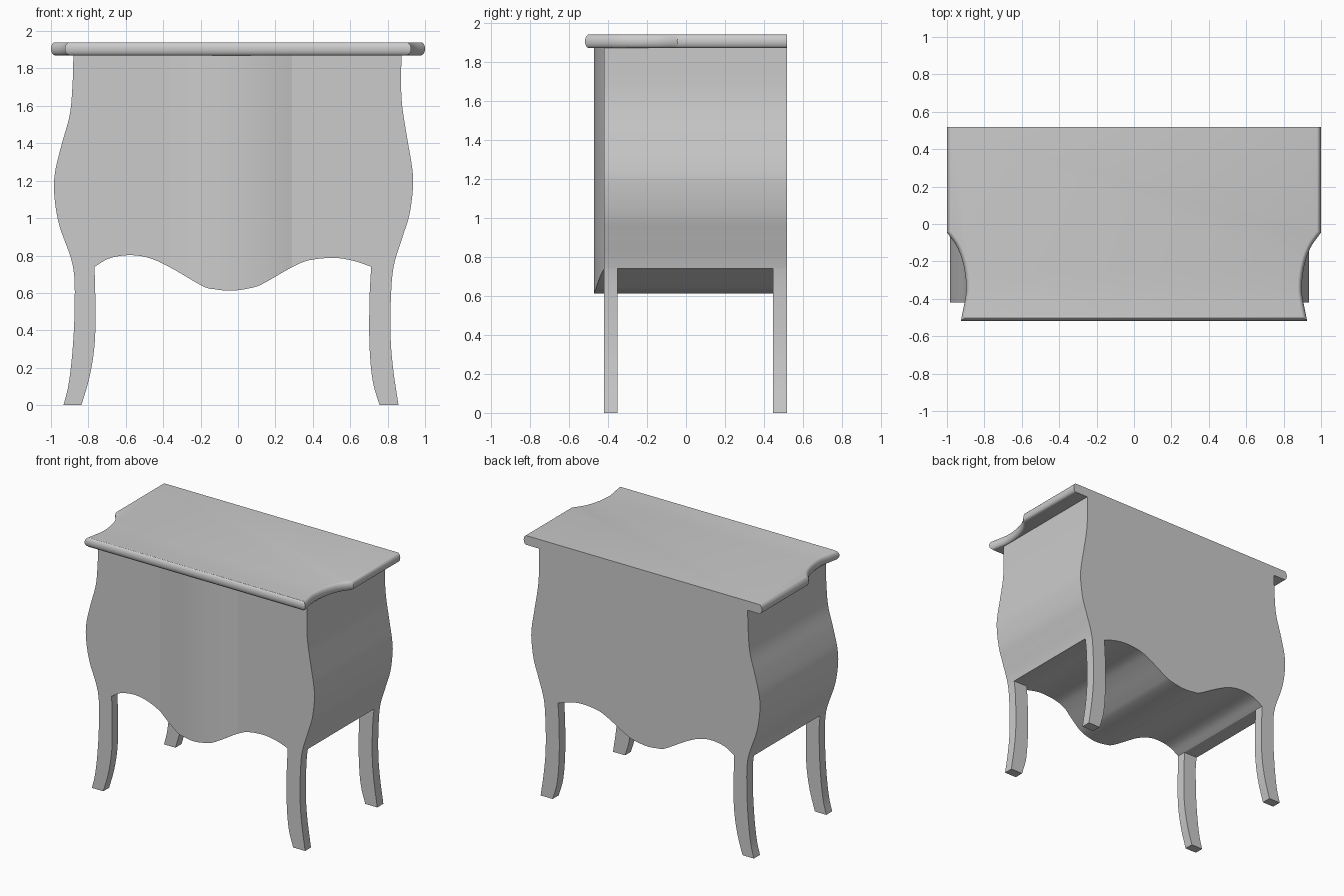
import bpy, bmesh, math
from mathutils import Vector

if "Cube" in bpy.data.objects:
    bpy.data.objects.remove(bpy.data.objects["Cube"])

grey = bpy.data.materials.new("plain grey")
grey.use_nodes = True
grey.diffuse_color = (0.6, 0.6, 0.6, 1)
grey.node_tree.nodes["Principled BSDF"].inputs["Base Color"].default_value = (0.6, 0.6, 0.6, 1)

FRONT, BACK = -0.42, 0.518
JOIN = 0.74          # height where legs meet the body
TOP = 1.87           # underside of the lid


def spline(pts, steps=5):
    """Smooth curve through the given 2D points."""
    p = [Vector(q) for q in pts]
    p = [2 * p[0] - p[1]] + p + [2 * p[-1] - p[-2]]
    out = []
    for a, b, c, d in zip(p, p[1:], p[2:], p[3:]):
        for i in range(steps):
            t = i / steps
            out.append(0.5 * (2 * b + (c - a) * t + (2 * a - 5 * b + 4 * c - d) * t ** 2
                              + (3 * b - a - 3 * c + d) * t ** 3))
    return out + [p[-2]]


def finish(bm, name):
    bmesh.ops.recalc_face_normals(bm, faces=bm.faces)
    mesh = bpy.data.meshes.new(name)
    bm.to_mesh(mesh)
    bm.free()
    mesh.materials.append(grey)
    ob = bpy.data.objects.new(name, mesh)
    bpy.context.collection.objects.link(ob)
    bpy.ops.object.select_all(action='DESELECT')
    ob.select_set(True)
    bpy.context.view_layer.objects.active = ob
    bpy.ops.object.shade_smooth_by_angle(angle=math.radians(30))


def prism(name, outline, y0, y1):
    """Extrude an x-z outline from y0 to y1."""
    bm = bmesh.new()
    face = bm.faces.new([bm.verts.new((p[0], y0, p[1])) for p in outline])
    new = bmesh.ops.extrude_face_region(bm, geom=[face], use_keep_orig=True)["geom"]
    bmesh.ops.translate(bm, vec=(0, y1 - y0, 0),
                        verts=[v for v in new if isinstance(v, bmesh.types.BMVert)])
    finish(bm, name)


# Outer side curves from foot to lid, inner leg curves, and the wavy apron
right_side = spline([(.858, 0), (.83, .19), (.816, .36), (.817, .56), (.832, JOIN), (.88, .9),
                     (.917, 1.02), (.936, 1.17), (.931, 1.27), (.906, 1.42), (.875, 1.63), (.873, TOP)])
left_side = spline([(-.933, 0), (-.906, .11), (-.885, .29), (-.874, .51), (-.882, JOIN), (-.955, .96),
                    (-.982, 1.12), (-.979, 1.24), (-.944, 1.39), (-.90, 1.55), (-.885, 1.71), (-.88, TOP)])
right_inner = spline([(.757, 0), (.72, .13), (.703, .32), (.703, .56), (.712, JOIN)])
left_inner = spline([(-.837, 0), (-.794, .15), (-.767, .32), (-.762, .51), (-.767, JOIN)])
apron = spline([(-.767, JOIN), (-.687, .785), (-.58, .802), (-.473, .786), (-.36, .735), (-.19, .637),
                (-.126, .62), (-.03, .612), (.088, .631), (.158, .663), (.29, .738),
                (.382, .775), (.516, .787), (.623, .77), (.712, JOIN)])

# Body
upper_right = [p for p in right_side if p.y > JOIN - 1e-4]
upper_left = [p for p in left_side if p.y > JOIN - 1e-4]
prism("body", apron + upper_right + upper_left[::-1], FRONT, BACK)

# Legs
for side, outer, inner in (("right", right_side, right_inner), ("left", left_side, left_inner)):
    outline = [p for p in outer if p.y < JOIN + 1e-4] + inner[::-1]
    prism("front_leg_" + side, outline, FRONT, -0.35)
    prism("back_leg_" + side, outline, 0.445, BACK)

# Bowed centre of the front, a shallow arc following the apron
half, sag, mid = 0.325, 0.052, -0.035
radius = (half ** 2 + sag ** 2) / (2 * sag)
bm = bmesh.new()
rows = []
for p in apron:
    if abs(p.x - mid) < half + 1e-4:
        bow = math.sqrt(radius ** 2 - (p.x - mid) ** 2) - (radius - sag)
        y = FRONT - max(bow, 0)
        rows.append([bm.verts.new(c) for c in ((p.x, FRONT, p.y), (p.x, y, p.y),
                                               (p.x, y, TOP), (p.x, FRONT, TOP))])
for a, b in zip(rows, rows[1:]):
    for i in range(3):
        bm.faces.new((a[i], b[i], b[i + 1], a[i + 1]))
bmesh.ops.remove_doubles(bm, verts=bm.verts, dist=1e-5)
finish(bm, "bowed_front")

# Lid: scooped front corners, rounded edge on the front and sides, flat back
scoop = spline([(1, -.045), (.942, -.13), (.908, -.235), (.897, -.35), (.91, -.44), (.926, -.518)], 4)
half_path = [Vector((1, BACK))] + scoop
path = half_path + [Vector((-p.x, p.y)) for p in reversed(half_path)]


def inset(i, d):
    """Point i of the lid path moved inward by d, staying on the back plane."""
    p = path[i]
    if i in (0, len(path) - 1):
        return Vector((p.x - math.copysign(d, p.x), p.y))
    n1, n2 = [Vector((e.y, -e.x)).normalized() for e in (p - path[i - 1], path[i + 1] - p)]
    return p + (n1 + n2) * (-d / (1 + n1.dot(n2))) * INWARD


# Path runs clockwise seen from above, so its left-hand normal points outward
INWARD = -1
bm = bmesh.new()
rings = []
levels = 10
for k in range(levels + 1):
    a = math.pi * (k / levels - 0.5)
    ring = [inset(i, 0.022 * (1 - math.cos(a))) for i in range(len(path))]
    rings.append([bm.verts.new((p.x, p.y, 1.905 + 0.035 * math.sin(a))) for p in ring])
for lo, hi in zip(rings, rings[1:]):
    for i in range(len(path) - 1):
        bm.faces.new((lo[i], lo[i + 1], hi[i + 1], hi[i]))
bm.faces.new(rings[0])
bm.faces.new(rings[-1])
bm.faces.new([r[0] for r in rings] + [r[-1] for r in reversed(rings)])
finish(bm, "lid")
